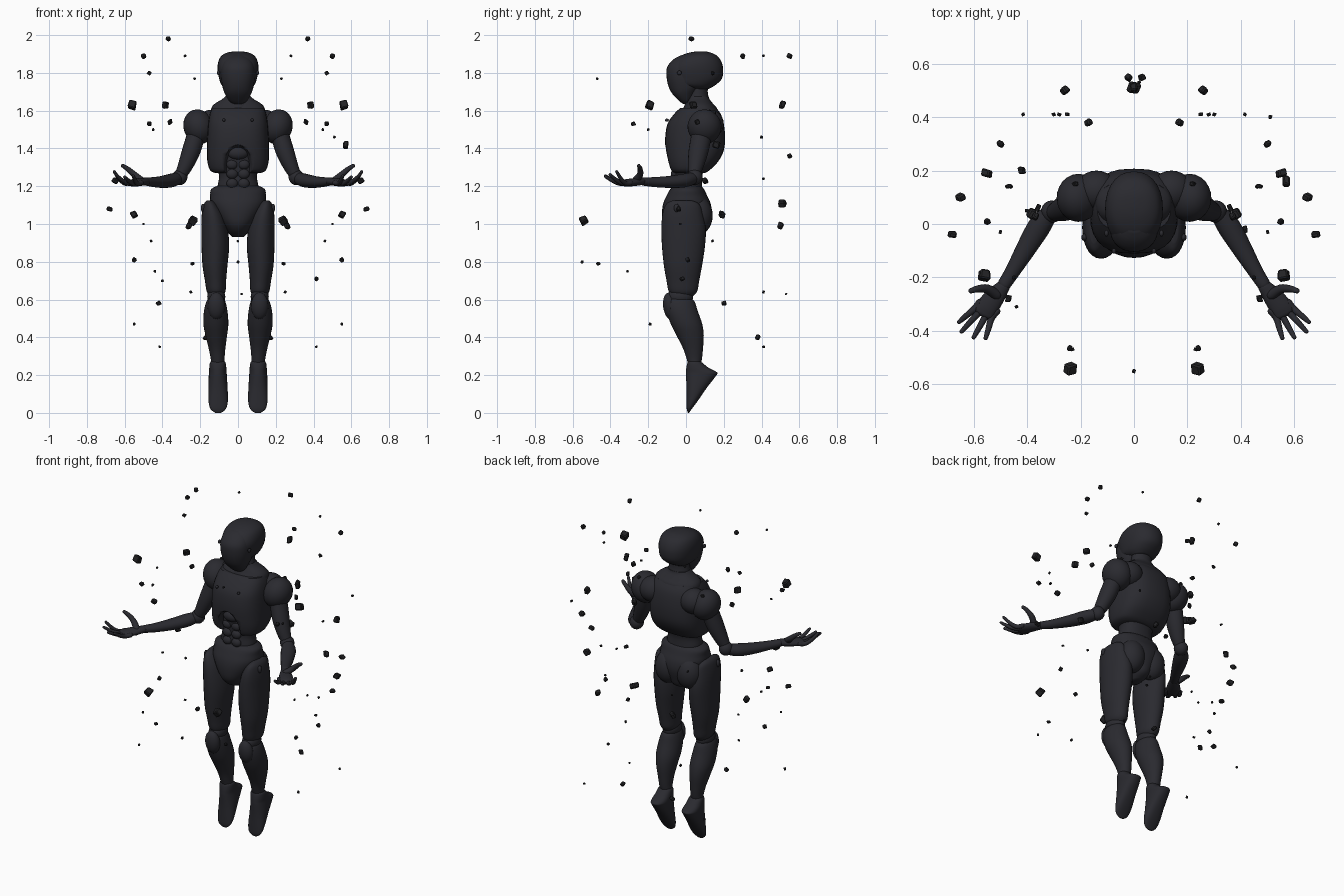
import bpy, bmesh, math, random
from mathutils import Vector, Matrix, Euler

random.seed(4)


def material(name, rgb):
    m = bpy.data.materials.new(name)
    m.diffuse_color = (*rgb, 1)
    return m


BODY = material("dark graphite", (0.023, 0.023, 0.029))
ROCK = material("black stone", (0.016, 0.016, 0.018))


def finish(name, bm, mat=BODY, angle=45):
    bmesh.ops.recalc_face_normals(bm, faces=bm.faces)
    me = bpy.data.meshes.new(name)
    bm.to_mesh(me)
    bm.free()
    me.materials.append(mat)
    ob = bpy.data.objects.new(name, me)
    bpy.context.collection.objects.link(ob)
    if angle:
        bpy.ops.object.select_all(action='DESELECT')
        ob.select_set(True)
        bpy.context.view_layer.objects.active = ob
        bpy.ops.object.shade_smooth_by_angle(angle=math.radians(angle))
    return ob


def smooth_rows(rows, steps=4):
    """Catmull-Rom interpolation of tuples."""
    out = []
    for i in range(len(rows) - 1):
        p = [rows[max(0, min(len(rows) - 1, i + k))] for k in (-1, 0, 1, 2)]
        for s in range(steps):
            t = s / steps
            out.append([0.5 * (2 * b + (c - a) * t + (2 * a - 5 * b + 4 * c - d) * t * t
                        + (3 * b - a - 3 * c + d) * t ** 3) for a, b, c, d in zip(*p)])
    return out + [list(rows[-1])]


def skin(name, rings, side, n=2.0, seg=28):
    """Skin rings of (centre, u, v) with superellipse outlines."""
    bm = bmesh.new()
    loops = []
    for c, u, v in rings:
        loop = []
        for i in range(seg):
            a = 2 * math.pi * i / seg
            ca, sa = math.cos(a), math.sin(a)
            p = c + u * math.copysign(abs(ca) ** (2 / n), ca) + v * math.copysign(abs(sa) ** (2 / n), sa)
            loop.append(bm.verts.new((p.x * side, p.y, p.z)))
        loops.append(loop)
    for a, b in zip(loops, loops[1:]):
        for i in range(seg):
            j = (i + 1) % seg
            bm.faces.new((a[i], a[j], b[j], b[i]))
    bm.faces.new(loops[0])
    bm.faces.new(loops[-1])
    return finish(name, bm)


def stack(name, rows, side=1, n=2.0):
    """Horizontal rings: z, front y, back y, centre x, half width."""
    rings = [(Vector((cx, (y0 + y1) / 2, z)), Vector((max(rx, .003), 0, 0)), Vector((0, max((y1 - y0) / 2, .003), 0)))
             for z, y0, y1, cx, rx in smooth_rows(rows)]
    return skin(name, rings, side, n)


def tube(name, rows, side=1, seg=20):
    """Limb along a path: x, y, z, half width, half height, with rounded ends."""
    pts = smooth_rows(rows)
    ps = [Vector(p[:3]) for p in pts]
    rings = []
    for i, p in enumerate(pts):
        t = (ps[min(i + 1, len(ps) - 1)] - ps[max(i - 1, 0)]).normalized()
        ref = Vector((0, 0, 1)) if abs(t.z) < 0.85 else Vector((0, 1, 0))
        u = t.cross(ref).normalized()
        v = u.cross(t)
        rings.append((ps[i], u * p[3], v * p[4]))
        for end, sgn in ((0, -1), (len(pts) - 1, 1)):
            if i == end:
                cap = [(ps[i] + t * sgn * p[4] * math.sin(a), u * p[3] * math.cos(a), v * p[4] * math.cos(a))
                       for a in (0.4, 0.8, 1.2, 1.5)]
                rings = cap[::-1] + rings if sgn < 0 else rings + cap
    return skin(name, rings, side, 2.0, seg)


def blob(name, c, r, side=1, rot=(0, 0, 0)):
    bm = bmesh.new()
    e = Euler((rot[0], rot[1] * side, rot[2] * side))
    mat = Matrix.Translation((c[0] * side, c[1], c[2])) @ e.to_matrix().to_4x4() @ Matrix.Diagonal((*r, 1))
    bmesh.ops.create_uvsphere(bm, u_segments=24, v_segments=14, radius=1, matrix=mat)
    return finish(name, bm)


# Head: helmet, narrower face mask, neck and collar
stack("helmet", [(1.715, .03, .12, 0, .06), (1.735, -.06, .155, 0, .086), (1.77, -.08, .19, 0, .1),
                 (1.82, -.088, .197, 0, .108), (1.86, -.066, .187, 0, .104), (1.89, -.03, .165, 0, .088),
                 (1.908, .02, .13, 0, .055), (1.914, .06, .10, 0, .015)], n=2.2)
stack("face_mask", [(1.636, -.015, .01, 0, .02), (1.65, -.035, .03, 0, .045), (1.69, -.073, .05, 0, .07),
                    (1.73, -.093, .08, 0, .083), (1.78, -.103, .08, 0, .09), (1.83, -.1, .08, 0, .088),
                    (1.87, -.068, .08, 0, .072), (1.892, -.03, .06, 0, .04)], n=2.2)
stack("neck", [(1.60, -.02, .14, 0, .085), (1.65, .0, .125, 0, .07), (1.70, .015, .115, 0, .062), (1.76, .01, .12, 0, .06)])
stack("collar", [(1.57, -.03, .17, 0, .145), (1.61, -.015, .165, 0, .142), (1.635, .0, .145, 0, .125),
                 (1.66, .01, .125, 0, .085), (1.675, .012, .12, 0, .068)], n=2.3)

# Chest shell with an arched opening above the belly
chest = stack("chest_shell", [(1.27, -.065, .10, 0, .12), (1.285, -.085, .125, 0, .148), (1.33, -.1, .17, 0, .162),
                              (1.39, -.108, .2, 0, .165), (1.46, -.11, .207, 0, .163), (1.53, -.098, .2, 0, .158),
                              (1.58, -.065, .185, 0, .15), (1.615, -.03, .16, 0, .138)], n=2.7)
cutter = blob("arch_cutter", (0, -.12, 1.28), (.083, .1, .14))
cutter.hide_render = True
cutter.hide_viewport = True
cut = chest.modifiers.new("arch", 'BOOLEAN')
cut.operation = 'DIFFERENCE'
cut.object = cutter
cut.solver = 'EXACT'

# Belly and pelvis
stack("abdomen", [(1.15, -.07, .09, 0, .105), (1.20, -.066, .085, 0, .108), (1.25, -.062, .085, 0, .1),
                  (1.31, -.068, .1, 0, .11), (1.38, -.075, .1, 0, .1), (1.43, -.05, .1, 0, .08)], n=2.3)
blob("upper_belly_plate", (0, -.062, 1.375), (.055, .032, .035))
stack("pelvis", [(1.205, -.06, .075, 0, .10), (1.185, -.083, .095, 0, .142), (1.15, -.103, .112, 0, .147),
                 (1.11, -.12, .13, 0, .148), (1.06, -.127, .135, 0, .125), (1.00, -.12, .12, 0, .085),
                 (.955, -.085, .1, 0, .052), (.93, -.03, .05, 0, .03)], n=2.2)

for s, tag in ((1, "right"), (-1, "left")):
    for i, z in enumerate((1.215, 1.265, 1.315)):
        blob(f"belly_block_{i}_{tag}", (.031, -.06, z), (.03, .02, .026), s)
    blob(f"chest_stud_{tag}", (.075, -.101, 1.55), (.008, .01, .008), s)
    blob(f"ear_disc_{tag}", (.103, -.035, 1.80), (.008, .012, .012), s)
    blob(f"buttock_{tag}", (.072, .068, 1.045), (.078, .073, .1), s)

    # Leg
    stack(f"thigh_{tag}", [(1.125, -.07, .03, .15, .015), (1.105, -.105, .07, .146, .035), (1.05, -.125, .09, .134, .058),
                           (.97, -.13, .105, .124, .07), (.88, -.127, .1, .12, .073), (.78, -.117, .085, .122, .066),
                           (.70, -.103, .07, .119, .056), (.645, -.092, .06, .116, .05), (.62, -.07, .04, .115, .035)], s)
    blob(f"hip_stud_{tag}", (.185, -.05, 1.085), (.012, .014, .022), s)
    blob(f"knee_joint_{tag}", (.115, -.03, .615), (.048, .068, .05), s)
    blob(f"knee_cap_{tag}", (.115, -.085, .565), (.046, .036, .072), s, (.12, 0, 0))
    stack(f"shin_{tag}", [(.612, -.085, .02, .116, .035), (.59, -.11, .045, .117, .05), (.54, -.105, .062, .118, .062),
                          (.47, -.08, .086, .117, .066), (.41, -.05, .094, .115, .057), (.34, -.015, .09, .111, .044),
                          (.29, .002, .085, .108, .037), (.265, .01, .08, .107, .036)], s)
    stack(f"foot_{tag}", [(.278, .02, .07, .107, .03), (.266, .008, .086, .107, .041), (.24, .002, .118, .107, .045),
                          (.215, .0, .164, .107, .047), (.195, .0, .158, .107, .048), (.13, .003, .108, .106, .051),
                          (.06, .003, .06, .105, .051), (.02, .004, .03, .105, .04), (.0, .01, .016, .105, .015)], s, 2.3)

    # Shoulder and arm
    blob(f"shoulder_pad_{tag}", (.208, .098, 1.515), (.08, .09, .093), s, (0, .35, 0))
    blob(f"shoulder_blade_{tag}", (.14, .125, 1.53), (.08, .075, .075), s)
    tube(f"upper_arm_{tag}", [(.205, .09, 1.53, .05, .055), (.225, .08, 1.46, .049, .054), (.25, .065, 1.38, .048, .052),
                              (.278, .052, 1.31, .04, .042), (.295, .046, 1.275, .034, .034)], s)
    blob(f"elbow_{tag}", (.308, .046, 1.248), (.04, .042, .042), s)
    tube(f"forearm_{tag}", [(.325, .03, 1.24, .035, .033), (.355, -.01, 1.23, .043, .036), (.40, -.085, 1.223, .038, .032),
                            (.45, -.17, 1.222, .029, .026), (.485, -.225, 1.225, .025, .022)], s)
    tube(f"palm_{tag}", [(.49, -.235, 1.226, .026, .02), (.52, -.272, 1.222, .037, .021), (.55, -.312, 1.218, .042, .02),
                         (.562, -.332, 1.217, .041, .016)], s)
    tube(f"thumb_{tag}", [(.515, -.265, 1.232, .02, .02), (.55, -.243, 1.262, .017, .017), (.585, -.243, 1.292, .013, .013),
                          (.61, -.25, 1.308, .01, .01)], s, 12)
    fingers = [((.598, -.318), (.655, -.367)), ((.583, -.334), (.645, -.402)),
               ((.557, -.348), (.6, -.424)), ((.533, -.352), (.555, -.427))]
    for i, ((ax, ay), (bx, by)) in enumerate(fingers):
        lift = (.062, .046, .034, .04)[i]
        mx, my = ax * .5 + bx * .5, ay * .5 + by * .5
        tube(f"finger_{i}_{tag}", [(ax - .02, ay + .025, 1.218, .013, .013), (ax, ay, 1.215, .0125, .0125),
                                   (mx, my, 1.218 + lift * .3, .011, .011), (bx, by, 1.215 + lift, .008, .008)], s, 12)

# Floating stone fragments: mirrored pairs, then single ones
big = [(.37, .03, 1.98), (.56, -.19, 1.63), (.385, .04, 1.63), (.68, -.04, 1.08), (.65, .1, 1.23),
       (.24, -.54, 1.02), (.26, .5, .99), (.17, .38, .4), (.5, .3, 1.89), (.55, .19, 1.05)]
small = [(.47, -.28, 1.53), (.47, .14, 1.8), (.36, .06, 1.54), (.22, .15, 1.59), (.55, .01, .81), (.24, -.465, .79)]
tiny = [(.23, -.47, 1.77), (.45, -.2, 1.5), (.5, -.03, 1.0), (.46, .14, .91), (.25, .41, .64), (.55, -.19, .47),
        (.415, .41, .35), (.3, .41, 1.24), (.28, .41, 1.89)]
big_one = [(0, .51, 1.63), (.57, .16, 1.42), (0, .51, 1.11)]
small_one = [(.03, .55, 1.36), (-.02, .55, 1.89), (-.42, .2, .58), (.415, -.02, .71)]
tiny_one = [(0, -.55, .8), (-.44, -.31, .75), (0, .14, .91), (.51, .4, 1.46), (-.4, .05, .7), (.02, .53, .63)]


def fragments(name, places, size, mirrored):
    bm = bmesh.new()
    for p in places:
        k = random.uniform(.85, 1.15) * size
        shape = Vector([random.uniform(.8, 1.25) * k for _ in range(3)])
        turn = Euler([random.uniform(-.6, .6) for _ in range(3)]).to_matrix()
        jit = [random.uniform(.75, 1.05) for _ in range(8)]
        for side in ((1, -1) if mirrored else (1,)):
            vs = bmesh.ops.create_cube(bm, size=1)["verts"]
            for v, j in zip(vs, jit):
                q = turn @ (v.co * j * shape) + Vector(p)
                v.co = (q.x * side, q.y, q.z)
    bmesh.ops.recalc_face_normals(bm, faces=bm.faces)
    bmesh.ops.bevel(bm, geom=bm.edges[:], offset=size * .16, segments=1, affect='EDGES')
    finish(name, bm, ROCK, 0)


fragments("large_fragments", big, .033, True)
fragments("small_fragments", small, .021, True)
fragments("tiny_fragments", tiny, .012, True)
fragments("single_large_fragments", big_one, .036, False)
fragments("single_small_fragments", small_one, .023, False)
fragments("single_tiny_fragments", tiny_one, .013, False)
